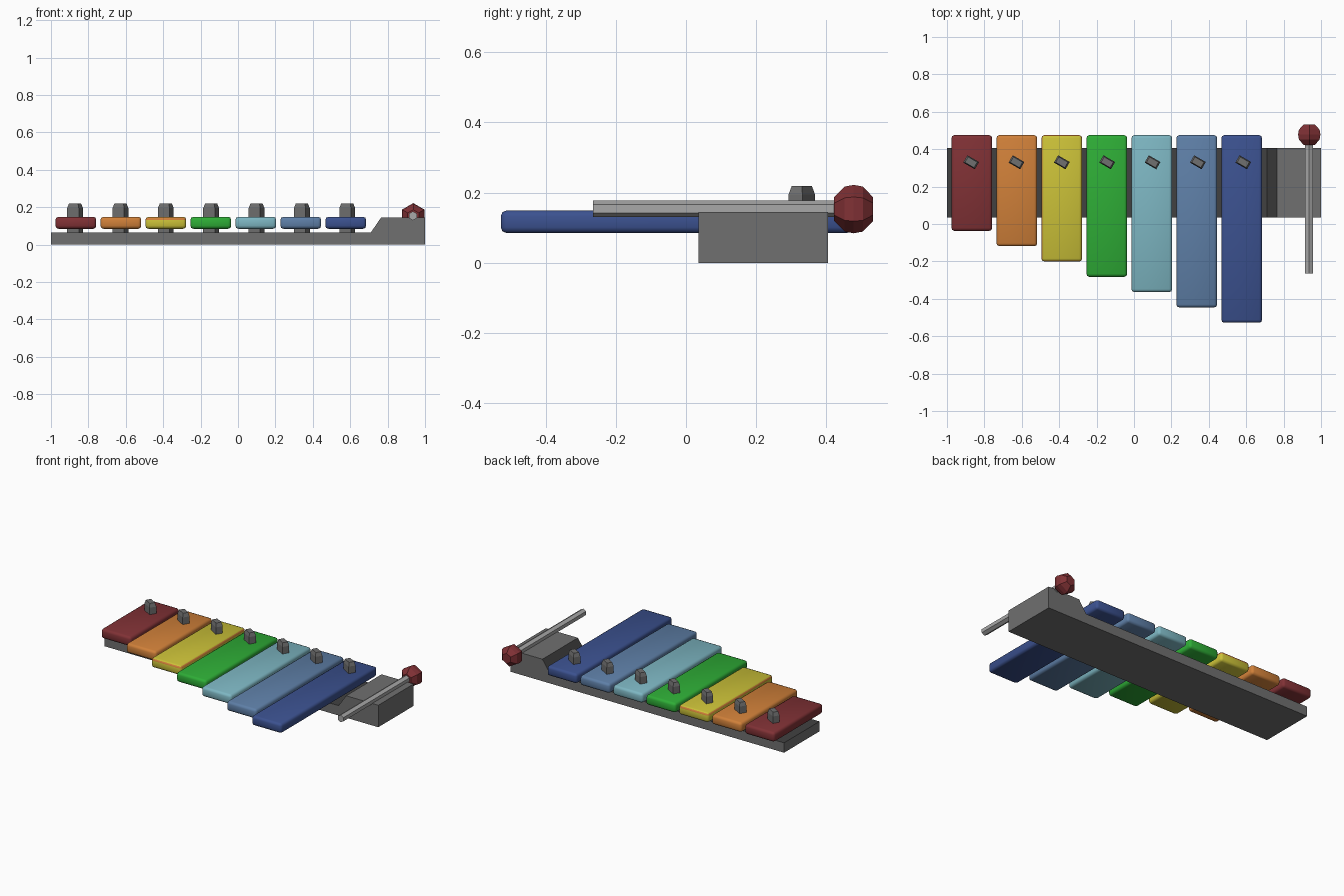
import bpy, bmesh, math
from mathutils import Matrix

if "Cube" in bpy.data.objects:
    bpy.data.objects.remove(bpy.data.objects["Cube"])


def material(name, hexcol):
    """Flat colour from an sRGB hex string."""
    def lin(c):
        return c / 12.92 if c <= 0.04045 else ((c + 0.055) / 1.055) ** 2.4
    m = bpy.data.materials.new(name)
    rgb = [lin(int(hexcol[i:i + 2], 16) / 255) for i in (0, 2, 4)]
    m.diffuse_color = (*rgb, 1)
    m.use_nodes = True
    m.node_tree.nodes["Principled BSDF"].inputs["Base Color"].default_value = m.diffuse_color
    return m


RED = material("dark red", "80313a".replace("3a", "35"))
ORANGE = material("orange", "D08039")
YELLOW = material("yellow", "CBC138")
GREEN = material("green", "2EAD36")
CYAN = material("pale cyan", "7DB6C2")
SLATE = material("slate blue", "5E7FA7")
BLUE = material("deep blue", "3B518F")
GREY = material("grey", "707070")
DARK = material("dark grey", "414141")
STEEL = material("light grey", "A8A8A8")


def make(name, bm, *mats):
    bmesh.ops.recalc_face_normals(bm, faces=bm.faces)
    me = bpy.data.meshes.new(name)
    bm.to_mesh(me)
    bm.free()
    for m in mats:
        me.materials.append(m)
    ob = bpy.data.objects.new(name, me)
    bpy.context.collection.objects.link(ob)
    return ob


def box(bm, x0, x1, y0, y1, z0, z1):
    mat = Matrix.Translation(((x0 + x1) / 2, (y0 + y1) / 2, (z0 + z1) / 2))
    mat = mat @ Matrix.Diagonal((x1 - x0, y1 - y0, z1 - z0, 1))
    bmesh.ops.create_cube(bm, size=1, matrix=mat)


def lathe_y(name, profile, centre, sides, mat):
    """Rings of (y, radius) around an axis along y, with a corner on top."""
    bm = bmesh.new()
    rings = []
    for y, r in profile:
        rings.append([bm.verts.new((centre[0] + r * math.sin(2 * math.pi * i / sides), y,
                                    centre[1] + r * math.cos(2 * math.pi * i / sides)))
                      for i in range(sides)])
    for a, b in zip(rings, rings[1:]):
        for i in range(sides):
            j = (i + 1) % sides
            bm.faces.new((a[i], a[j], b[j], b[i]))
    bm.faces.new(rings[0])
    bm.faces.new(rings[-1])
    return make(name, bm, mat)


# Base: stepped side profile extruded in y, darker lower deck and ramp
bm = bmesh.new()
profile = [(-1, 0), (1, 0), (1, 0.145), (0.765, 0.145), (0.71, 0.065), (-1, 0.065)]
face = bm.faces.new([bm.verts.new((x, 0.035, z)) for x, z in profile])
ext = bmesh.ops.extrude_face_region(bm, geom=[face])
for v in ext["geom"]:
    if isinstance(v, bmesh.types.BMVert):
        v.co.y = 0.405
bmesh.ops.recalc_face_normals(bm, faces=bm.faces)
for f in bm.faces:
    c = f.calc_center_median()
    if f.normal.z > 0.1 and c.z < 0.14:
        f.material_index = 1
make("base", bm, GREY, DARK)

# Tone bars, each longer than the last, with a mounting peg
bars = [("red", RED), ("orange", ORANGE), ("yellow", YELLOW), ("green", GREEN),
        ("cyan", CYAN), ("slate", SLATE), ("blue", BLUE)]
for i, (label, mat) in enumerate(bars):
    cx = -0.867 + 0.2405 * i
    bm = bmesh.new()
    box(bm, cx - 0.109, cx + 0.109, -0.037 - 0.0818 * i, 0.475, 0.085, 0.149)
    bmesh.ops.bevel(bm, geom=bm.edges[:], offset=0.016, segments=2,
                    profile=0.5, affect='EDGES')
    bm.normal_update()
    mats = [mat]
    if label == "yellow":  # orange trim on the rounded upper rim
        mats.append(ORANGE)
        for f in bm.faces:
            if 0.2 < f.normal.z < 0.6:
                f.material_index = 1
    bar = make(label + "_bar", bm, *mats)
    bpy.ops.object.select_all(action='DESELECT')
    bar.select_set(True)
    bpy.context.view_layer.objects.active = bar
    bpy.ops.object.shade_smooth_by_angle(angle=math.radians(50))

    # Peg: turned block with a tapered top
    bm = bmesh.new()
    box(bm, -0.036, 0.036, -0.0225, 0.0225, 0.06, 0.195)
    top = max(bm.faces, key=lambda f: f.calc_center_median().z)
    new = bmesh.ops.extrude_face_region(bm, geom=[top])["geom"]
    bmesh.ops.delete(bm, geom=[top], context='FACES_ONLY')
    for v in new:
        if isinstance(v, bmesh.types.BMVert):
            v.co.x *= 0.78
            v.co.y *= 0.75
            v.co.z = 0.219
    bm.transform(Matrix.Translation((cx - 0.004 + 0.002 * i, 0.33, 0))
                 @ Matrix.Rotation(math.radians(-30), 4, 'Z'))
    make(label + "_peg", bm, GREY)

# Mallet resting on the raised block
lathe_y("mallet_stick", [(-0.265, 0.024), (0.45, 0.024)], (0.935, 0.154), 6, STEEL)
lathe_y("mallet_head", [(0.422, 0.034), (0.452, 0.064), (0.478, 0.069), (0.504, 0.064), (0.533, 0.034)],
        (0.937, 0.153), 6, RED)
